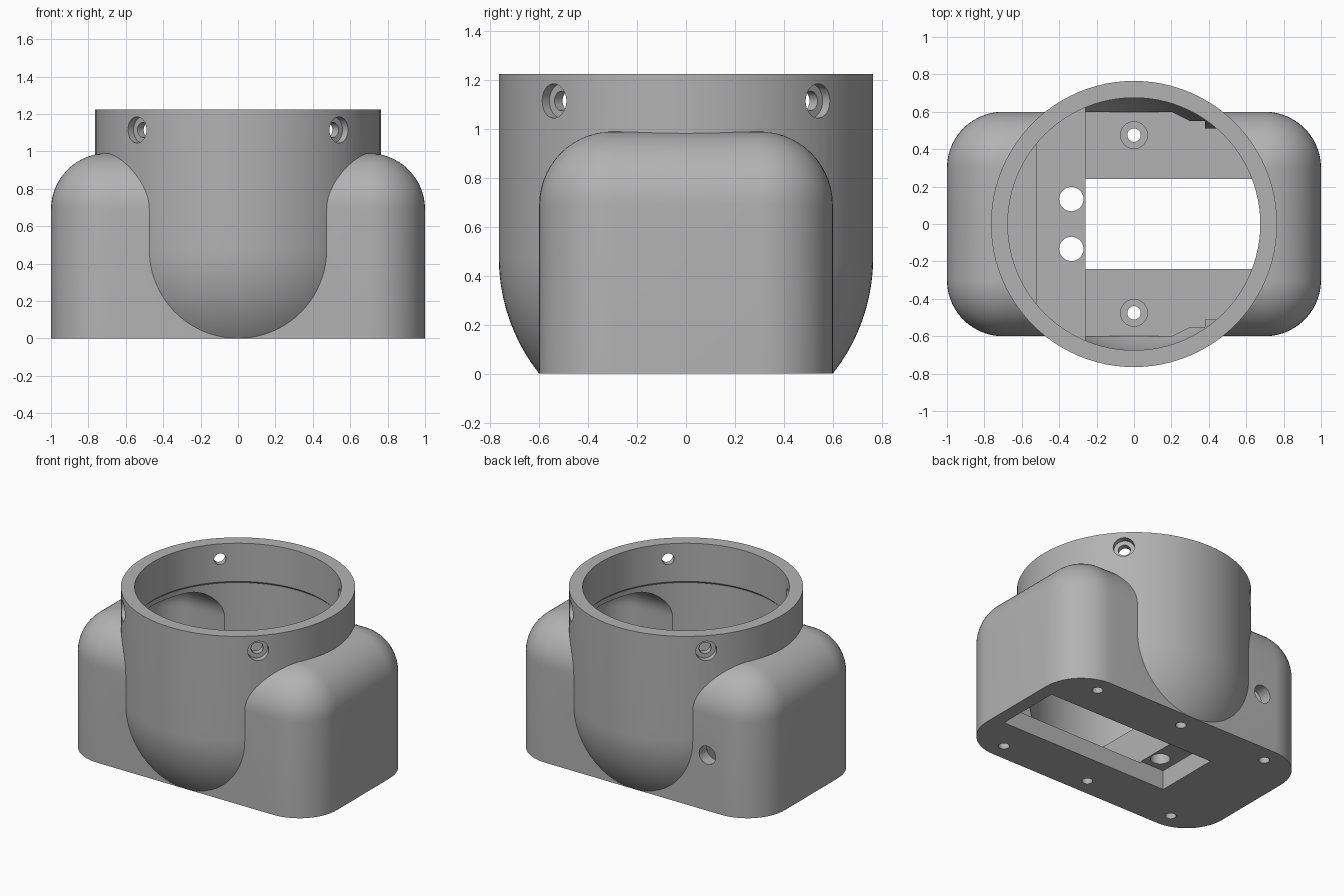
import bpy, bmesh, math
from mathutils import Vector, Matrix

old = bpy.data.objects.get("Cube")
if old:
    bpy.data.objects.remove(old, do_unlink=True)

grey = bpy.data.materials.new("plain grey")
grey.use_nodes = True
GREY = (0.45, 0.45, 0.45, 1.0)
grey.diffuse_color = GREY
grey.node_tree.nodes["Principled BSDF"].inputs["Base Color"].default_value = GREY


def finish(name, bm):
    bmesh.ops.recalc_face_normals(bm, faces=bm.faces)
    mesh = bpy.data.meshes.new(name)
    bm.to_mesh(mesh)
    bm.free()
    mesh.materials.append(grey)
    ob = bpy.data.objects.new(name, mesh)
    bpy.context.collection.objects.link(ob)
    return ob


def stack(name, rings):
    """Closed solid through a stack of equal rings of points."""
    bm = bmesh.new()
    loops = [[bm.verts.new(p) for p in ring] for ring in rings]
    n = len(loops[0])
    for a, b in zip(loops, loops[1:]):
        for i in range(n):
            j = (i + 1) % n
            bm.faces.new((a[i], a[j], b[j], b[i]))
    bm.faces.new(loops[0][::-1])
    bm.faces.new(loops[-1])
    return finish(name, bm)


def lathe(name, profile, n=96):
    return stack(name, [[(r * math.cos(2 * math.pi * i / n), r * math.sin(2 * math.pi * i / n), z)
                         for i in range(n)] for r, z in profile])


def prism(name, outline, z0, z1):
    return stack(name, [[(x, y, z) for x, y in outline] for z in (z0, z1)])


def box(name, x0, x1, y0, y1, z0, z1):
    return prism(name, [(x0, y0), (x1, y0), (x1, y1), (x0, y1)], z0, z1)


def rounded_block(name, hx, hy, z0, top, r, seg=14):
    """Block with rounded upright edges and a rounded top."""
    def ring(rad, z):
        pts = []
        for q, (sx, sy) in enumerate(((1, 1), (-1, 1), (-1, -1), (1, -1))):
            for k in range(seg + 1):
                a = math.pi / 2 * (q + k / seg)
                pts.append((sx * (hx - r) + rad * math.cos(a),
                            sy * (hy - r) + rad * math.sin(a), z))
        return pts
    rings = [ring(r, z0)]
    for k in range(seg + 1):
        t = math.pi / 2 * k / seg
        rings.append(ring(max(r * math.cos(t), 0.002), top - r + r * math.sin(t)))
    return stack(name, rings)


def rod(start, end, r, n=32):
    start, end = Vector(start), Vector(end)
    d = end - start
    bm = bmesh.new()
    m = Matrix.Translation((start + end) / 2) @ d.to_track_quat('Z', 'Y').to_matrix().to_4x4()
    bmesh.ops.create_cone(bm, cap_ends=True, segments=n, radius1=r, radius2=r,
                          depth=d.length, matrix=m)
    return finish("hole_cutter", bm)


def boolean(target, tool, op):
    mod = target.modifiers.new("cut", 'BOOLEAN')
    mod.operation, mod.solver, mod.object = op, 'EXACT', tool
    bpy.context.view_layer.objects.active = target
    bpy.ops.object.modifier_apply(modifier=mod.name)
    bpy.data.objects.remove(tool, do_unlink=True)


def bowl(radius, z0, centre=0.475, steps=18):
    """Lower sphere arc from height z0 up to the equator."""
    a0 = math.asin((z0 - centre) / radius)
    return [(radius * math.cos(a0 * (1 - k / steps)),
             centre + radius * math.sin(a0 * (1 - k / steps))) for k in range(steps + 1)]


FLOOR = 0.13

# Outer shell: rounded block joined with a round-bottomed collar
housing = rounded_block("housing", 1.0, 0.6, 0.0, 0.99, 0.3)
boolean(housing, lathe("collar", bowl(0.765, 0.0) + [(0.765, 1.225)]), 'UNION')

# Hollow interior, with a slight step under the collar bore
cavity = lathe("cavity", bowl(0.69, FLOOR) + [(0.69, 0.935), (0.675, 0.95), (0.675, 1.3)])
boolean(cavity, rounded_block("end_cavity", 0.91, 0.51, FLOOR, 0.90, 0.21), 'UNION')
half = [(-0.26, 0.6), (0.2, 0.6), (0.3, 0.55), (0.38, 0.55)]
boolean(cavity, prism("floor_pocket", half + [(x, -y) for x, y in half[::-1]],
                      FLOOR, 0.34), 'UNION')
# Cross block left standing on the floor
boolean(cavity, box("cross_block", -0.52, -0.26, -0.8, 0.8, 0.0, 0.42), 'DIFFERENCE')
boolean(housing, cavity, 'DIFFERENCE')

# Long slot through the floor
boolean(housing, box("floor_slot", -0.45, 0.905, -0.24, 0.24, -0.1, FLOOR + 0.01), 'DIFFERENCE')

holes = []
# Diagonal collar screw holes with counterbores
for sx in (-1, 1):
    for sy in (-1, 1):
        def at(r):
            return (sx * r * math.sqrt(0.5), sy * r * math.sqrt(0.5), 1.115)
        holes += [rod(at(0.6), at(0.85), 0.04), rod(at(0.72), at(0.85), 0.07)]

for sy in (-1, 1):
    # Underside screw holes
    for x in (-0.71, 0.0, 0.71):
        holes.append(rod((x, sy * 0.475, -0.1), (x, sy * 0.475, 0.2), 0.036))
    # Floor counterbores and cross block cable holes
    holes.append(rod((0, sy * 0.475, 0.09), (0, sy * 0.475, 0.2), 0.072))
    holes.append(rod((-0.335, sy * 0.133, 0.05), (-0.335, sy * 0.133, 0.6), 0.065))
# Cable hole in the back wall
holes.append(rod((-0.59, 0.4, 0.40), (-0.59, 0.7, 0.40), 0.065))
for hole in holes:
    boolean(housing, hole, 'DIFFERENCE')

bpy.ops.object.select_all(action='DESELECT')
housing.select_set(True)
bpy.context.view_layer.objects.active = housing
bpy.ops.object.shade_smooth_by_angle(angle=math.radians(30))
